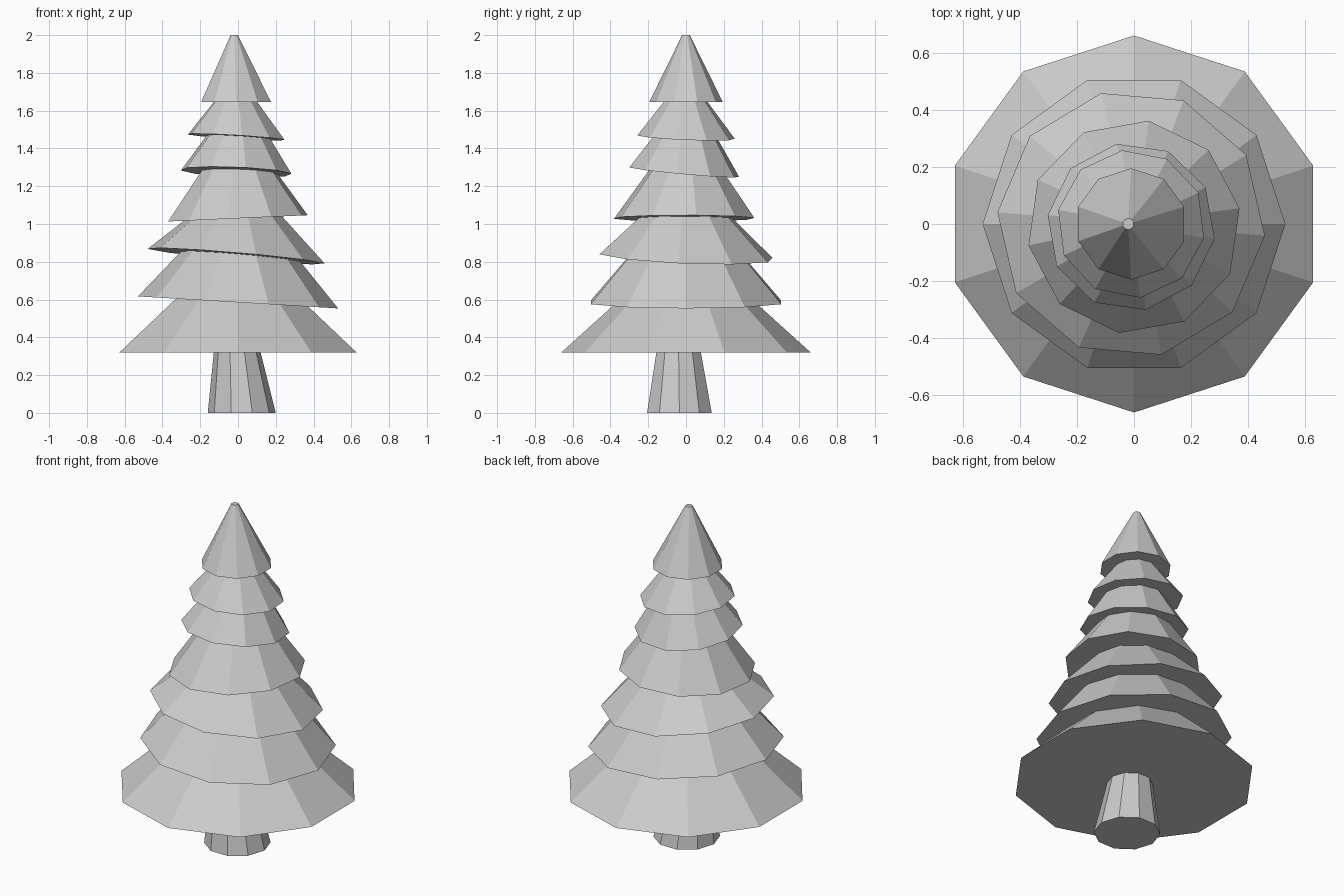
import bpy, bmesh
from math import cos, sin, radians

cube = bpy.data.objects.get("Cube")
if cube:
    bpy.data.objects.remove(cube, do_unlink=True)

SIDES = 10

grey = bpy.data.materials.new("light_grey")
GREY = (0.6, 0.6, 0.6, 1)
grey.diffuse_color = GREY
grey.use_nodes = True
grey.node_tree.nodes["Principled BSDF"].inputs["Base Color"].default_value = GREY


def ring(bm, centre, radius, z, phase, tilt=(0, 0)):
    """Polygon of vertices whose height leans along x and y."""
    verts = []
    for i in range(SIDES):
        a = radians(phase) + i * radians(360 / SIDES)
        dx, dy = radius * cos(a), radius * sin(a)
        height = z + tilt[0] * dx + tilt[1] * dy
        verts.append(bm.verts.new((centre[0] + dx, centre[1] + dy, height)))
    return verts


def frustum(name, phase, base, top, tilt=(0, 0)):
    """Closed flat-shaded frustum; base and top are (x, y, radius, z)."""
    bm = bmesh.new()
    low = ring(bm, base[:2], base[2], base[3], phase, tilt)
    high = ring(bm, top[:2], top[2], top[3], phase)
    for i in range(SIDES):
        j = (i + 1) % SIDES
        bm.faces.new((low[i], low[j], high[j], high[i]))
    bm.faces.new(low[::-1])
    bm.faces.new(high)
    mesh = bpy.data.meshes.new(name)
    bm.to_mesh(mesh)
    bm.free()
    mesh.materials.append(grey)
    obj = bpy.data.objects.new(name, mesh)
    bpy.context.collection.objects.link(obj)


# Trunk, leaning slightly as it tapers
frustum("trunk", 0, (0.02, -0.035, 0.18, 0), (-0.01, -0.04, 0.11, 0.4))

# Branch tiers from the bottom up: phase, base, top, lean of the lower rim
tiers = [
    (90, (0, 0, 0.66, 0.32), (0, 0, 0.24, 0.7), (0, 0)),
    (0, (0, 0, 0.53, 0.585), (0, 0, 0.21, 0.95), (-0.06, 0)),
    (-5, (-0.01, 0, 0.47, 0.83), (0, 0, 0.18, 1.1), (-0.085, -0.04)),
    (10, (0, -0.01, 0.375, 1.03), (0, 0, 0.15, 1.35), (0.045, 0)),
    (-8, (-0.01, -0.01, 0.295, 1.275), (0, 0, 0.13, 1.52), (-0.04, -0.09)),
    (-11, (-0.01, 0, 0.26, 1.46), (-0.01, 0, 0.06, 1.72), (-0.06, -0.04)),
    (18, (-0.01, 0, 0.195, 1.645), (-0.02, 0, 0.02, 2), (0, 0)),
]
for number, (phase, base, top, tilt) in enumerate(tiers, 1):
    frustum(f"branch_tier_{number}", phase, base, top, tilt)
